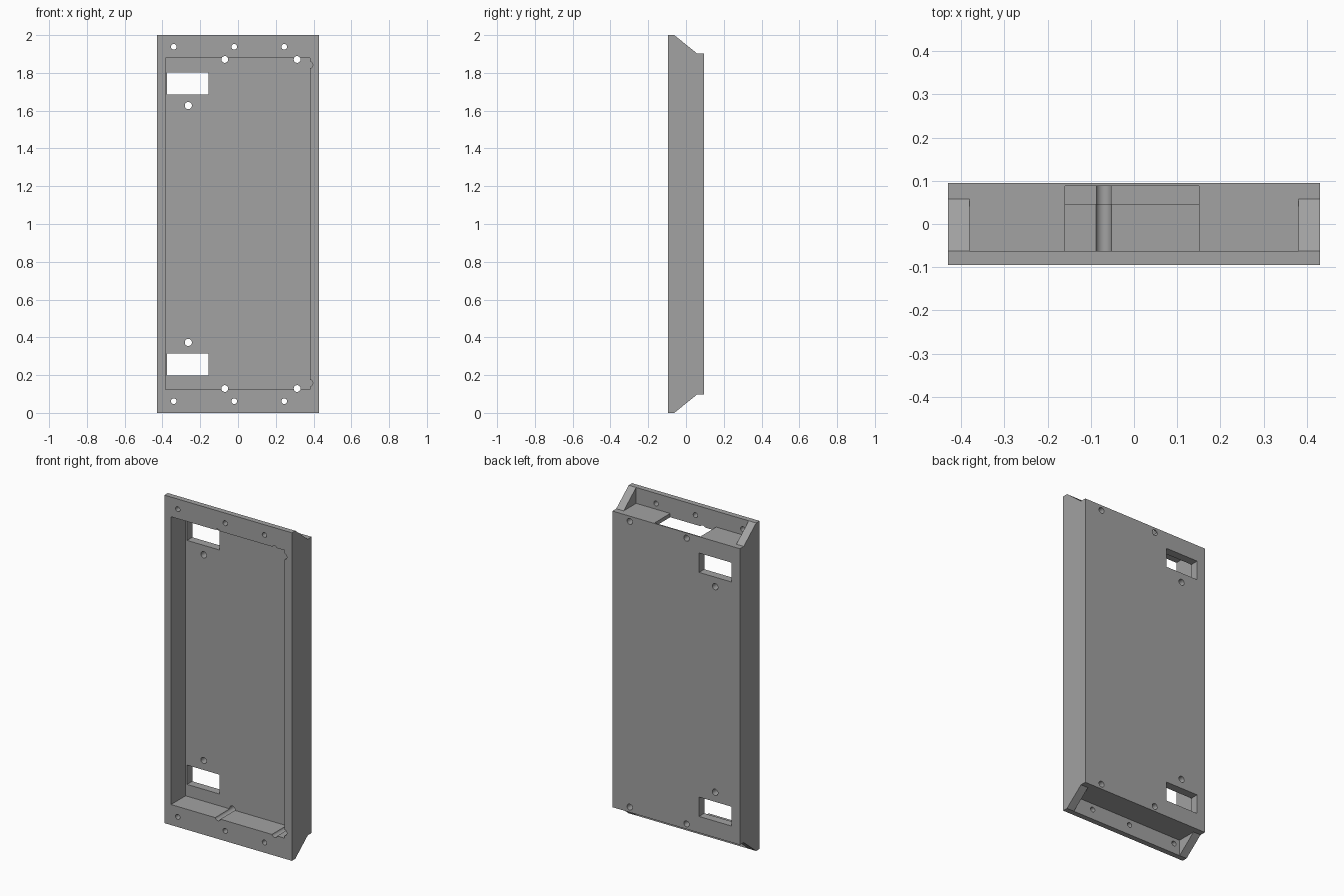
import bpy, bmesh, math
from mathutils import Matrix, Vector

old = bpy.data.objects.get("Cube")
if old:
    bpy.data.objects.remove(old, do_unlink=True)

grey = bpy.data.materials.new("mid grey")
grey.use_nodes = True
colour = (0.36, 0.36, 0.36, 1)
grey.diffuse_color = colour
grey.node_tree.nodes["Principled BSDF"].inputs["Base Color"].default_value = colour

HALF_W, HALF_D, HEIGHT = 0.43, 0.095, 2.0
LIP_Y, STEP_Y = -0.062, 0.058     # back of the flange, end of the slope
STEP_Z = 0.097                    # how far the back stops short of each end
PLATE_Y = 0.045                   # pocket floor
cutters = []


def make_object(name, bm):
    bmesh.ops.recalc_face_normals(bm, faces=bm.faces)
    mesh = bpy.data.meshes.new(name)
    bm.to_mesh(mesh)
    bm.free()
    mesh.materials.append(grey)
    ob = bpy.data.objects.new(name, mesh)
    bpy.context.scene.collection.objects.link(ob)
    return ob


def box_cut(name, low, high):
    low, high = Vector(low), Vector(high)
    bm = bmesh.new()
    bmesh.ops.create_cube(bm, size=1)
    bmesh.ops.scale(bm, vec=high - low, verts=bm.verts)
    bmesh.ops.translate(bm, vec=(low + high) / 2, verts=bm.verts)
    cutters.append(make_object(name, bm))


def hole_cut(name, x, z, radius, y0, y1):
    bm = bmesh.new()
    place = Matrix.Translation((x, (y0 + y1) / 2, z)) @ Matrix.Rotation(math.pi / 2, 4, "X")
    bmesh.ops.create_cone(bm, cap_ends=True, segments=32, radius1=radius,
                          radius2=radius, depth=y1 - y0, matrix=place)
    cutters.append(make_object(name, bm))


# Housing: side profile with sloped ends, extruded across the width
upper = [(-HALF_D, HEIGHT), (LIP_Y, HEIGHT), (STEP_Y, HEIGHT - STEP_Z), (HALF_D, HEIGHT - STEP_Z)]
profile = upper + [(y, HEIGHT - z) for y, z in reversed(upper)]
bm = bmesh.new()
face = bm.faces.new([bm.verts.new((-HALF_W, y, z)) for y, z in profile])
moved = bmesh.ops.extrude_face_region(bm, geom=[face])["geom"]
bmesh.ops.translate(bm, vec=(2 * HALF_W, 0, 0),
                    verts=[v for v in moved if isinstance(v, bmesh.types.BMVert)])
housing = make_object("panel_housing", bm)

# Front pocket
box_cut("pocket_cutter", (-0.385, -0.2, 0.125), (0.38, PLATE_Y, 1.88))

# End channels between the side ribs
box_cut("top_channel_cutter", (-0.38, LIP_Y, HEIGHT - STEP_Z), (0.38, 0.2, 2.2))
box_cut("bottom_channel_cutter", (-0.38, LIP_Y, -0.2), (0.38, 0.2, STEP_Z))

# Cable opening through the top wall
box_cut("cable_opening_cutter", (-0.16, LIP_Y, 1.878), (0.15, 0.088, 1.95))

# Features repeated at both ends
for end, flip in (("top", False), ("bottom", True)):
    def level(z):
        return HEIGHT - z if flip else z

    z0, z1 = sorted((level(1.685), level(1.803)))
    box_cut(end + "_window_cutter", (-0.375, 0, z0), (-0.155, 0.2, z1))
    hole_cut(end + "_plate_hole_cutter", -0.263, level(1.627), 0.019, 0, 0.2)
    for x in (-0.07, 0.313):
        hole_cut(end + "_edge_hole_cutter", x, level(1.871), 0.018, -0.2, 0.2)
    for x in (-0.34, -0.02, 0.245):
        hole_cut(end + "_flange_hole_cutter", x, level(1.938), 0.015, -0.2, 0)
    hole_cut(end + "_side_notch_cutter", 0.378, level(1.842), 0.018, -0.2, PLATE_Y)

# Cut everything out, keep the result and drop the cutters
for cutter in cutters:
    cutter.hide_render = True
    mod = housing.modifiers.new(cutter.name, "BOOLEAN")
    mod.operation = "DIFFERENCE"
    mod.solver = "EXACT"
    mod.object = cutter
bpy.context.view_layer.update()
graph = bpy.context.evaluated_depsgraph_get()
result = bpy.data.meshes.new_from_object(housing.evaluated_get(graph))
housing.modifiers.clear()
housing.data = result
for cutter in cutters:
    bpy.data.objects.remove(cutter, do_unlink=True)

# Smooth only the round holes
bpy.ops.object.select_all(action="DESELECT")
housing.select_set(True)
bpy.context.view_layer.objects.active = housing
bpy.ops.object.shade_smooth_by_angle(angle=math.radians(25))
